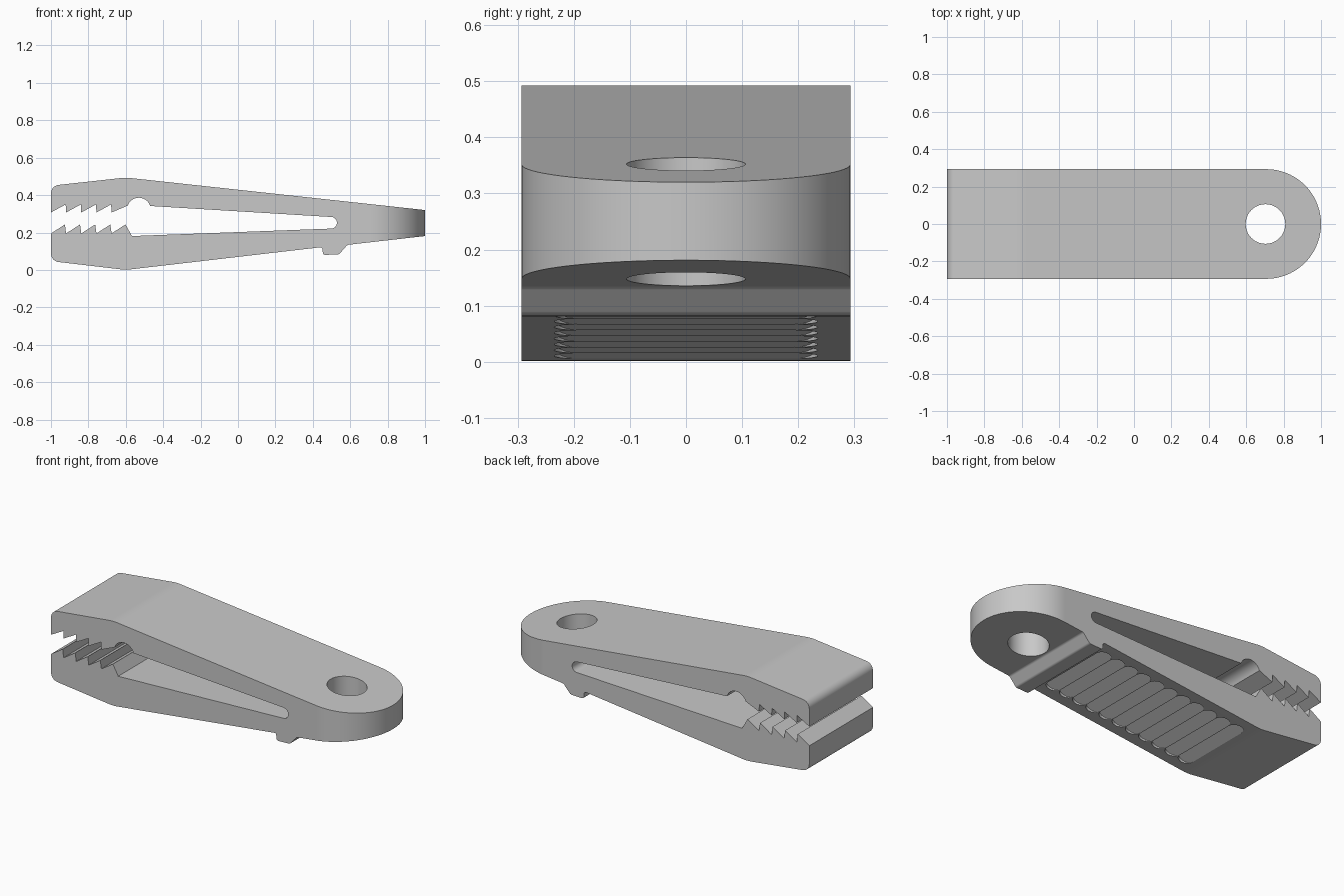
import bpy, bmesh
from math import sin, cos, tan, pi, radians
from mathutils import Vector

if "Cube" in bpy.data.objects:
    bpy.data.objects.remove(bpy.data.objects["Cube"])

HALF_WIDTH = 0.293
TOOTH = 0.081


def arc(cx, cy, r, start, end, n):
    """Points on an arc, angles in degrees."""
    angles = [radians(start + (end - start) * i / n) for i in range(n + 1)]
    return [(cx + r * cos(a), cy + r * sin(a)) for a in angles]


def fillet(points, n=6):
    """Round the corners given as (x, z, radius); pass (x, z) through."""
    out = []
    for i, p in enumerate(points):
        if len(p) == 2:
            out.append(p)
            continue
        c = Vector(p[:2])
        to_prev = (Vector(points[i - 1][:2]) - c).normalized()
        to_next = (Vector(points[(i + 1) % len(points)][:2]) - c).normalized()
        half = to_prev.angle(to_next) / 2
        reach = p[2] / tan(half)
        mid = c + (to_prev + to_next).normalized() * p[2] / sin(half)
        a, b = c + to_prev * reach - mid, c + to_next * reach - mid
        for k in range(n + 1):
            d = a.lerp(b, k / n).normalized() * p[2]
            out.append(tuple(mid + d))
    return out


def add_prism(bm, bottom, top):
    """Close two matching loops of 3D points into a solid."""
    lo = [bm.verts.new(p) for p in bottom]
    hi = [bm.verts.new(p) for p in top]
    bm.faces.new(lo)
    bm.faces.new(hi)
    for i in range(len(lo)):
        j = (i + 1) % len(lo)
        bm.faces.new((lo[i], lo[j], hi[j], hi[i]))


def finish(bm, name):
    bmesh.ops.recalc_face_normals(bm, faces=bm.faces)
    mesh = bpy.data.meshes.new(name)
    bm.to_mesh(mesh)
    bm.free()
    obj = bpy.data.objects.new(name, mesh)
    bpy.context.collection.objects.link(obj)
    return obj


def boolean(obj, cutter, operation):
    cutter.hide_render = True
    mod = obj.modifiers.new(operation.title(), "BOOLEAN")
    mod.operation, mod.solver, mod.object = operation, "EXACT", cutter
    bpy.context.view_layer.objects.active = obj
    bpy.ops.object.modifier_apply(modifier=mod.name)
    bpy.data.objects.remove(cutter)


# Side profile: upper outside, round end, lower outside with its stop ridge
profile = [(-1, 0.45, 0.045), (-0.6, 0.494, 0.25), (1, 0.32), (1, 0.181),
           (0.585, 0.134, 0.02), (0.54, 0.083, 0.02), (0.455, 0.08, 0.012),
           (0.45, 0.122, 0.01), (-0.6, 0, 0.25), (-1, 0.047, 0.045)]

# Lower jaw teeth, leaning inwards
for i in range(5):
    x = -1 + i * TOOTH
    profile += [(x, 0.195), (x + TOOTH * 0.92, 0.243)]

# Tapered slot between the arms, then the round notch behind the upper teeth
profile += [(-0.567, 0.181)]
profile += arc(0.498, 0.252, 0.031, -88, 86, 12)
profile += arc(-0.53, 0.322, 0.064, 18, 160, 14)

# Upper jaw teeth
for i in reversed(range(5)):
    x = -1 + i * TOOTH
    if i < 4:
        profile.append((x + TOOTH * 0.97, 0.35))
    profile.append((x, 0.307))

outline = fillet(profile)
bm = bmesh.new()
add_prism(bm, [(x, -HALF_WIDTH, z) for x, z in outline],
          [(x, HALF_WIDTH, z) for x, z in outline])
clip = finish(bm, "clip_body")

# Plan outline that rounds off the closed end
plan = arc(1 - HALF_WIDTH, 0, HALF_WIDTH, -90, 90, 48)
plan += [(-1.1, HALF_WIDTH), (-1.1, -HALF_WIDTH)]
bm = bmesh.new()
add_prism(bm, [(x, y, -1) for x, y in plan], [(x, y, 1) for x, y in plan])
boolean(clip, finish(bm, "end_cutter"), "INTERSECT")

# Through hole and the row of slanted finger grooves underneath
bm = bmesh.new()
hole = arc(0.703, 0, 0.106, 0, 352.5, 47)
add_prism(bm, [(x, y, -1) for x, y in hole], [(x, y, 1) for x, y in hole])
PITCH, COUNT, START = 0.088, 11, -0.555
SLOPE = 0.122 / 1.05
for i in range(COUNT):
    r = PITCH * 0.485
    cx = START + (i + 0.5) * PITCH
    slot = arc(cx, 0.235 - r, r, 0, 180, 12) + arc(cx, r - 0.235, r, 180, 360, 12)
    surface = SLOPE * (cx - r + 0.6)
    add_prism(bm, [(x, y, -0.2) for x, y in slot],
              [(x, y, surface + (x - cx + r) * 0.48) for x, y in slot])
boolean(clip, finish(bm, "groove_cutter"), "DIFFERENCE")

# Single grey plastic
grey = bpy.data.materials.new("grey_plastic")
grey.use_nodes = True
colour = (0.58, 0.58, 0.58, 1)
grey.diffuse_color = colour
grey.node_tree.nodes["Principled BSDF"].inputs["Base Color"].default_value = colour
clip.data.materials.clear()
clip.data.materials.append(grey)

# Smooth the curved walls, keep the edges crisp
bpy.ops.object.select_all(action="DESELECT")
clip.select_set(True)
bpy.context.view_layer.objects.active = clip
bpy.ops.object.shade_smooth_by_angle(angle=radians(25))
weighted = clip.modifiers.new("Flat faces", "WEIGHTED_NORMAL")
weighted.keep_sharp = True
